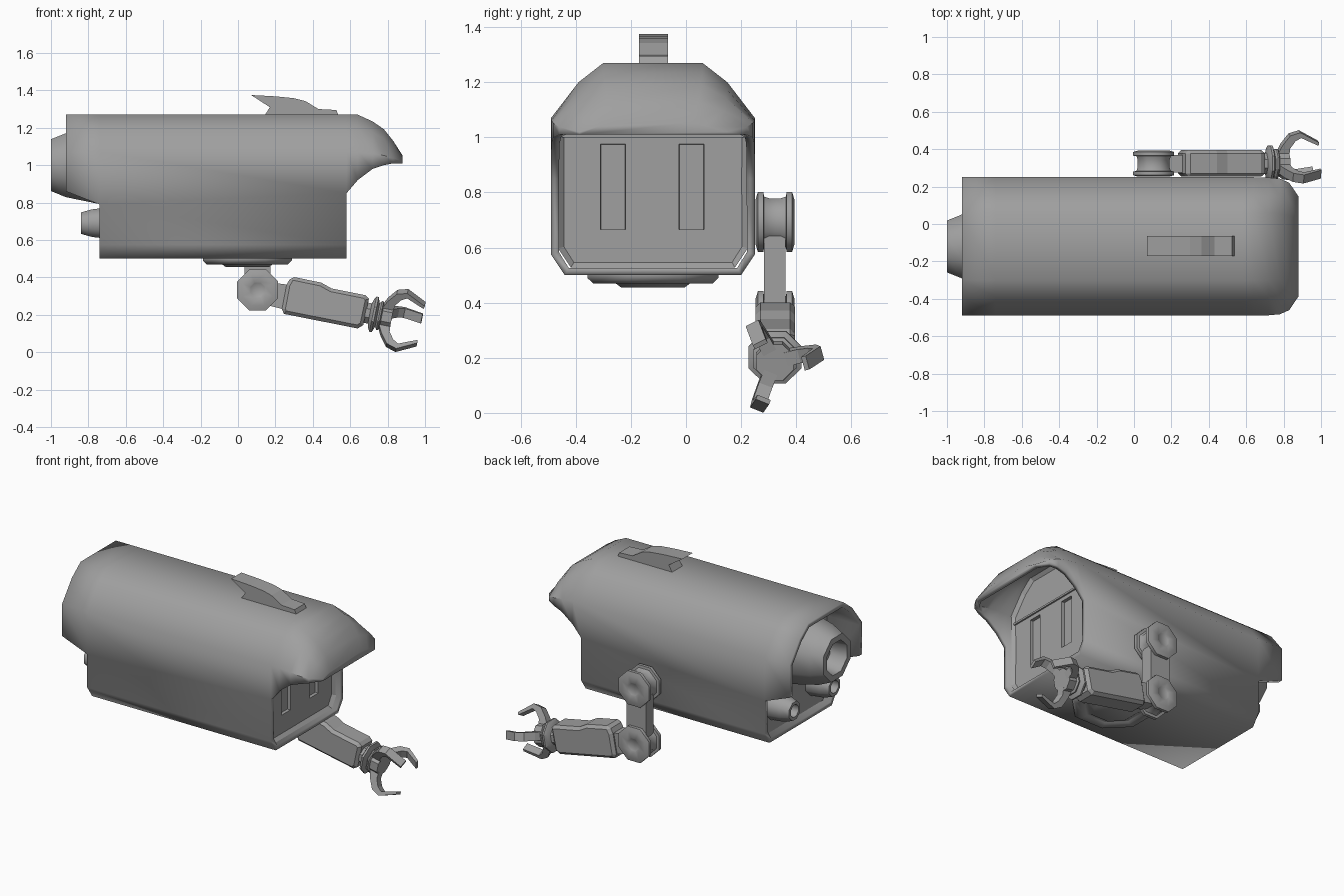
import bpy, bmesh
from math import radians, cos, sin, pi
from mathutils import Matrix, Vector

if "Cube" in bpy.data.objects:
    bpy.data.objects.remove(bpy.data.objects["Cube"])

grey = bpy.data.materials.new("hull_grey")
grey.use_nodes = True
colour = (0.35, 0.35, 0.35, 1)
grey.diffuse_color = colour
grey.node_tree.nodes["Principled BSDF"].inputs["Base Color"].default_value = colour

MID = -0.12  # hull centreline in y


def move(x, y, z):
    return Matrix.Translation((x, y, z))


def turn(degrees, axis):
    return Matrix.Rotation(radians(degrees), 4, axis)


def build(name, verts, faces, matrix=Matrix(), smooth=0, closed=True):
    mesh = bpy.data.meshes.new(name)
    mesh.from_pydata([matrix @ Vector(v) for v in verts], [], faces)
    mesh.materials.append(grey)
    if closed:
        bm = bmesh.new()
        bm.from_mesh(mesh)
        bmesh.ops.recalc_face_normals(bm, faces=bm.faces)
        bm.to_mesh(mesh)
        bm.free()
    ob = bpy.data.objects.new(name, mesh)
    bpy.context.collection.objects.link(ob)
    if smooth:
        bpy.ops.object.select_all(action="DESELECT")
        ob.select_set(True)
        bpy.context.view_layer.objects.active = ob
        bpy.ops.object.shade_smooth_by_angle(angle=radians(smooth))
    return ob


def loft(name, rings, matrix=Matrix(), smooth=0):
    """Skin equal rings and cap both ends."""
    n = len(rings[0])
    verts = [v for ring in rings for v in ring]
    faces = [(i * n + j, i * n + (j + 1) % n, (i + 1) * n + (j + 1) % n, (i + 1) * n + j)
             for i in range(len(rings) - 1) for j in range(n)]
    faces += [tuple(range(n)), tuple(range(len(verts) - n, len(verts)))]
    return build(name, verts, faces, matrix, smooth)


def prism(name, outline, y0, y1, matrix=Matrix()):
    """Extrude an x-z outline along y."""
    return loft(name, [[(x, y, z) for x, z in outline] for y in (y0, y1)], matrix)


def lathe(name, profile, matrix, sides=8, smooth=50):
    """Turn (distance, radius) pairs around local x."""
    angles = [2 * pi * (k + 0.5) / sides for k in range(sides)]
    rings = [[(s, r * cos(a), r * sin(a)) for a in angles] for s, r in profile]
    return loft(name, rings, matrix, smooth)


# Hull shell: half section mirrored, with the hood reaching past the lower body
half = [(0.32, 0.50), (0.37, 0.575), (0.37, 0.85), (0.37, 1.07), (0.27, 1.20), (0.18, 1.27)]
section = half + [(-y, z) for y, z in reversed(half)]
EDGE = (2, 9)          # rows that form the lower edge of the hood
LOWER = (0, 1, 9, 10, 11)
# x, edge height, width factor, height factor
stations = [(-0.92, 0.86, 1, 1), (-0.74, 0.79, 1, 1), (0.58, 0.85, 1, 1),
            (0.64, 0.92, 1, 1), (0.72, 0.98, 0.995, 0.86), (0.78, 1.0, 0.98, 0.70),
            (0.83, 1.01, 0.92, 0.46), (0.88, 1.01, 0.72, 0.16)]
verts, faces = [], []
n = len(section)
for x, edge, wide, high in stations:
    for j, (y, z) in enumerate(section):
        if j in EDGE:
            z = edge
        elif z > 1:
            z = 1.01 + (z - 1.01) * high
        verts.append((x, MID + y * wide, z))
for i in range(len(stations) - 1):
    for j in range(n):
        if j not in LOWER or i == 1:
            k = (j + 1) % n
            faces.append((i * n + j, i * n + k, (i + 1) * n + k, (i + 1) * n + j))
last = (len(stations) - 1) * n
faces.append(tuple(last + j for j in range(EDGE[0], EDGE[1] + 1)))
# drop the unused lower corners
used = sorted({v for f in faces for v in f})
index = {v: i for i, v in enumerate(used)}
shell = build("hull_shell", [verts[v] for v in used],
              [tuple(index[v] for v in f) for f in faces], smooth=41, closed=False)
thick = shell.modifiers.new("thickness", "SOLIDIFY")
thick.thickness = 0.03
thick.offset = -1

# Inner body: closes the shell, with a framed front panel and two sunken slots
core = loft("inner_body", [[(x, MID + y * 0.93, 0.885 + (z - 0.885) * 0.93) for y, z in section]
                           for x in (-0.69, 0.55)])
bm = bmesh.new()
bm.from_mesh(core.data)
front = [f for f in bm.faces if f.normal.x > 0.9]
bmesh.ops.inset_individual(bm, faces=front, thickness=0.022, depth=-0.02)
slots = [(-0.31, -0.22), (-0.025, 0.065)]
low, high = 0.665, 0.975


def panel_faces():
    return [f for f in bm.faces if f.normal.x > 0.9 and f.calc_center_median().x < 0.54]


cuts = [((0, y, 0), (0, 1, 0)) for s in slots for y in s] + [((0, 0, z), (0, 0, 1)) for z in (low, high)]
for point, normal in cuts:
    picked = panel_faces()
    geom = picked + list({e for f in picked for e in f.edges}) + list({v for f in picked for v in f.verts})
    bmesh.ops.bisect_plane(bm, geom=geom, plane_co=point, plane_no=normal)
sunk = []
for f in panel_faces():
    c = f.calc_center_median()
    if low < c.z < high and any(a < c.y < b for a, b in slots):
        sunk.append(f)
bmesh.ops.inset_individual(bm, faces=sunk, thickness=0.002, depth=-0.02)
bm.to_mesh(core.data)
bm.free()
prism("front_panel_ledge", [(0.52, 1.0), (0.54, 1.0), (0.54, 1.012), (0.52, 1.012)],
      MID - 0.33, MID + 0.33)

# Roof fin
prism("roof_fin", [(0.07, 1.375), (0.20, 1.368), (0.30, 1.358), (0.36, 1.343), (0.43, 1.30),
                   (0.525, 1.295), (0.54, 1.262), (0.14, 1.262), (0.17, 1.31)], -0.17, -0.065)

# Rear thrusters
lathe("main_thruster", [(0, 0.24), (0.09, 0.225), (0.27, 0.185), (0.35, 0.15),
                        (0.35, 0.11), (0.24, 0.095)],
      move(-0.65, MID, 1.0) @ turn(180, "Z"))
for side, name in ((1, "left"), (-1, "right")):
    lathe("small_thruster_" + name, [(0, 0.095), (0.09, 0.085), (0.13, 0.08), (0.19, 0.062),
                                     (0.19, 0.042), (0.12, 0.038)],
          move(-0.65, MID + side * 0.205, 0.69) @ turn(180, "Z"))

# Belly plate
lathe("belly_plate", [(0, 0.258), (0.012, 0.258), (0.032, 0.235), (0.032, 0.19), (0.022, 0.18),
                      (0.022, 0.16), (0.047, 0.125)],
      move(0.05, MID, 0.502) @ turn(90, "Y"))

# Arm joints and upper arm
spool = [(0.004, 0.04), (0, 0.045), (0, 0.09), (0.008, 0.118), (0.028, 0.118), (0.03, 0.1),
         (0.05, 0.092)]
spool += [(0.14 - s, r) for s, r in reversed(spool)]
for name, z in (("shoulder_joint", 0.693), ("elbow_joint", 0.333)):
    lathe(name, spool, move(0.105, 0.253, z) @ turn(90, "Z"))
prism("upper_arm", [(0.035, 0.333), (0.175, 0.333), (0.175, 0.693), (0.035, 0.693)], 0.283, 0.362)

# Forearm
prism("forearm_neck", [(0.12, 0.38), (0.26, 0.362), (0.25, 0.228), (0.12, 0.26)], 0.275, 0.37)
arm = prism("forearm", [(0.285, 0.405), (0.445, 0.372), (0.50, 0.341), (0.68, 0.305),
                        (0.70, 0.285), (0.67, 0.145), (0.64, 0.127), (0.245, 0.205),
                        (0.235, 0.23), (0.26, 0.362)], 0.253, 0.396)
bevel = arm.modifiers.new("chamfer", "BEVEL")
bevel.width = 0.018
bevel.segments = 1
bevel.limit_method = "ANGLE"
bevel.angle_limit = radians(60)

# Wrist and three-fingered gripper along the forearm axis
hand = move(0.70, 0.323, 0.208) @ turn(11.5, "Y")
lathe("wrist", [(-0.03, 0.06), (0.005, 0.06), (0.012, 0.085), (0.022, 0.104), (0.034, 0.104),
                (0.046, 0.07), (0.056, 0.085), (0.064, 0.085), (0.07, 0.072), (0.125, 0.072)], hand, smooth=20)
finger = [(0.055, 0.04), (0.085, 0.105), (0.125, 0.16), (0.18, 0.178), (0.285, 0.122),
          (0.282, 0.105), (0.185, 0.148), (0.155, 0.13), (0.128, 0.09), (0.125, 0.04)]
for k, angle in enumerate((15, 118, 248)):
    prism("gripper_finger_%d" % (k + 1), finger, -0.026, 0.026, hand @ turn(angle - 90, "X"))
